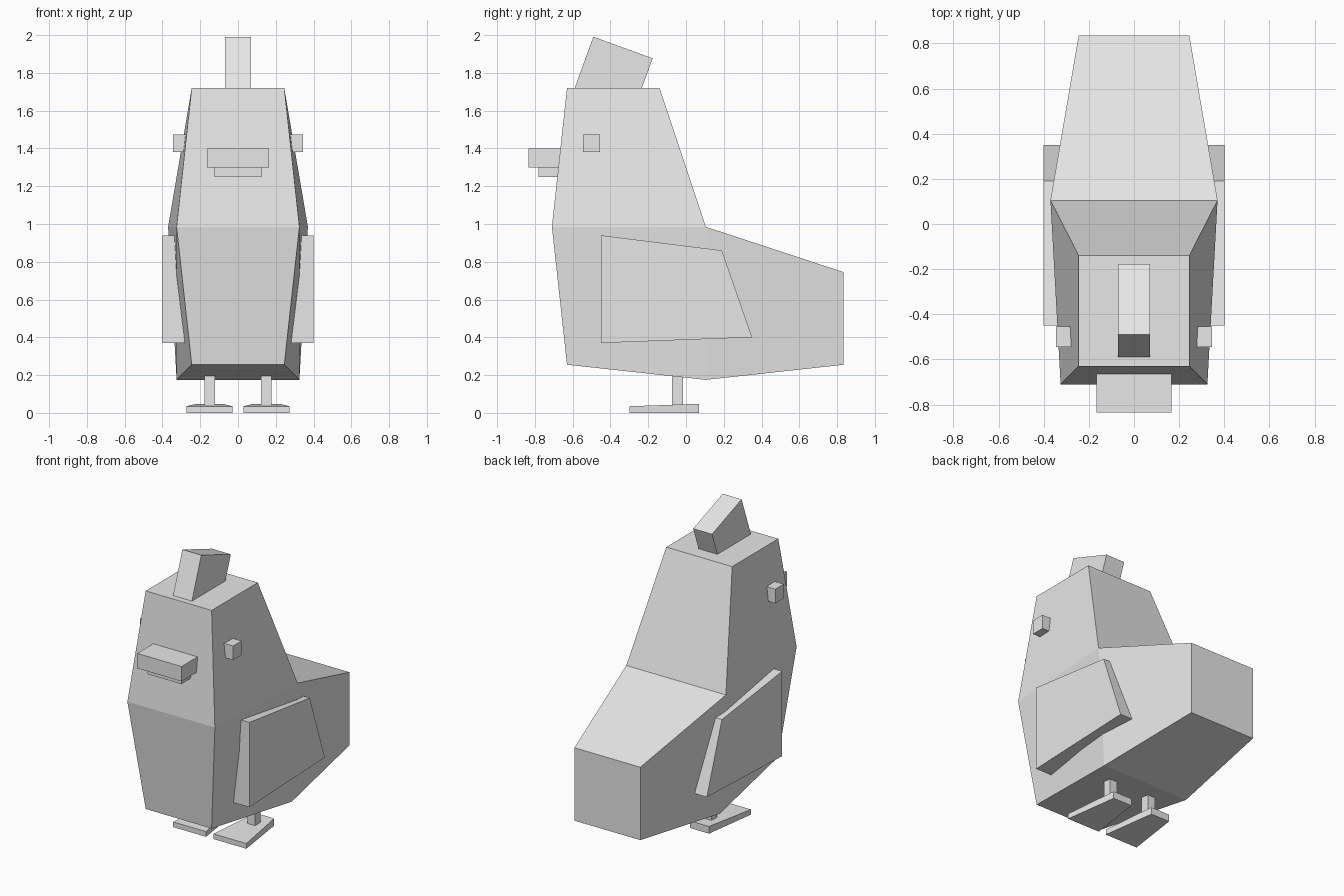
import bpy
import bmesh
import math
from mathutils import Matrix

old = bpy.data.objects.get("Cube")
if old:
    bpy.data.objects.remove(old, do_unlink=True)

grey = bpy.data.materials.new("plain grey")
grey.use_nodes = True
grey.diffuse_color = (0.8, 0.8, 0.8, 1)
grey.node_tree.nodes["Principled BSDF"].inputs["Base Color"].default_value = (0.8, 0.8, 0.8, 1)


def finish(name, bm):
    bmesh.ops.recalc_face_normals(bm, faces=bm.faces)
    mesh = bpy.data.meshes.new(name)
    bm.to_mesh(mesh)
    bm.free()
    mesh.materials.append(grey)
    obj = bpy.data.objects.new(name, mesh)
    bpy.context.collection.objects.link(obj)
    return obj


def box(name, low, high, tilt=0.0):
    """Box between two corners, tilted about its centre around x."""
    size = [b - a for a, b in zip(low, high)]
    centre = [(a + b) / 2 for a, b in zip(low, high)]
    bm = bmesh.new()
    bmesh.ops.create_cube(bm, size=1, matrix=Matrix.Diagonal((*size, 1)))
    obj = finish(name, bm)
    obj.location = centre
    obj.rotation_euler.x = tilt
    return obj


def slab(name, right, left, sides):
    """Join two matching outlines; sides lists the polygons that fill each."""
    bm = bmesh.new()
    a = [bm.verts.new(p) for p in right]
    b = [bm.verts.new(p) for p in left]
    for loop in (a, b):
        for side in sides:
            bm.faces.new([loop[i] for i in side])
    n = len(a)
    for i in range(n):
        j = (i + 1) % n
        bm.faces.new((a[i], a[j], b[j], b[i]))
    return finish(name, bm)


# Body: side profile as (half width, y, z), with three panels on each side
profile = [(0.245, -0.63, 1.72), (0.245, -0.14, 1.72), (0.37, 0.105, 0.985),
           (0.245, 0.835, 0.745), (0.245, 0.835, 0.255), (0.325, 0.105, 0.175),
           (0.245, -0.63, 0.255), (0.325, -0.71, 0.985)]
slab("body", [(-w, y, z) for w, y, z in profile], profile,
     [(0, 1, 2, 7), (7, 2, 5, 6), (2, 3, 4, 5)])

# Comb, leaning back and sunk into the head
box("comb", (-0.07, -0.562, 1.585), (0.07, -0.228, 1.945), math.radians(-20))

# Beak
box("upper_beak", (-0.165, -0.835, 1.30), (0.165, -0.6, 1.40))
box("lower_beak", (-0.125, -0.78, 1.25), (0.125, -0.6, 1.30))

wing = [(-0.45, 0.94), (0.19, 0.86), (0.35, 0.40), (-0.45, 0.37)]
foot = [(-0.30, 0.122, 0.035), (0.07, 0.07, 0.048)]  # y, half width, height

for label, s in (("left", 1), ("right", -1)):
    # Eye
    box(label + "_eye", (s * 0.3 - 0.045, -0.545, 1.38), (s * 0.3 + 0.045, -0.455, 1.475))
    # Wing
    slab(label + "_wing", [(s * 0.26, y, z) for y, z in wing],
         [(s * 0.40, y, z) for y, z in wing], [(0, 1, 2, 3)])
    # Leg
    cx = s * 0.15
    box(label + "_leg", (cx - 0.028, -0.073, 0.02), (cx + 0.028, -0.015, 0.23))
    # Foot, wide at the toes
    (y0, w0, h0), (y1, w1, h1) = foot
    plan = [(cx - w0, y0, h0), (cx + w0, y0, h0), (cx + w1, y1, h1), (cx - w1, y1, h1)]
    slab(label + "_foot", [(x, y, 0) for x, y, z in plan], plan, [(0, 1, 2, 3)])
